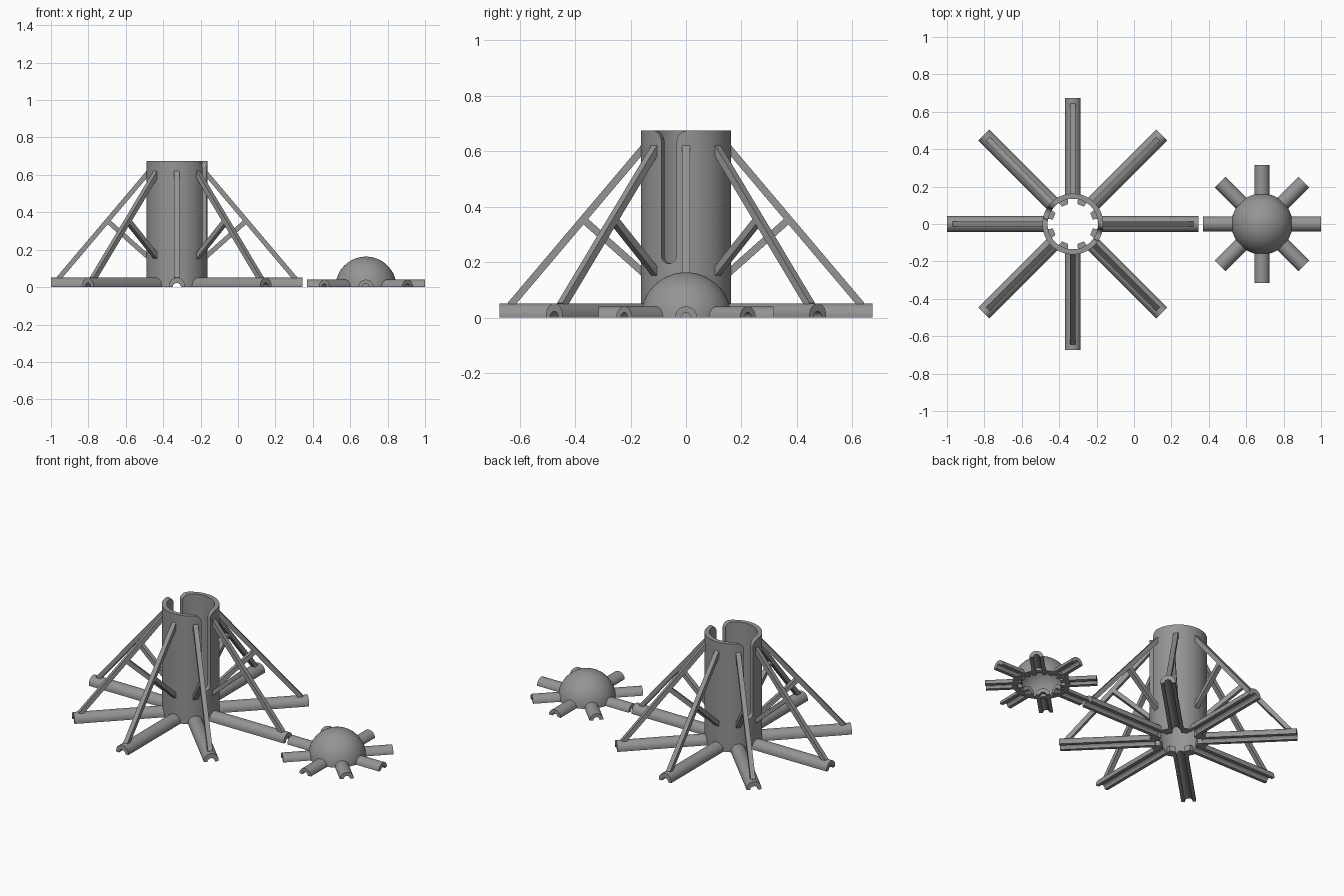
import bpy, bmesh, math
from mathutils import Matrix, Vector

if "Cube" in bpy.data.objects:
    bpy.data.objects.remove(bpy.data.objects["Cube"])

grey = bpy.data.materials.new("plain_grey")
grey.diffuse_color = (0.3, 0.3, 0.3, 1)
grey.use_nodes = True
grey.node_tree.nodes["Principled BSDF"].inputs["Base Color"].default_value = grey.diffuse_color

TOWER, DOME = -0.327, 0.684      # x of the two centres
R, BORE, H = 0.163, 0.135, 0.675  # tower radius, inner radius, height


def finish(name, bm, loc=(0, 0, 0), turn=0):
    """Turn a bmesh into an object."""
    bmesh.ops.recalc_face_normals(bm, faces=bm.faces)
    me = bpy.data.meshes.new(name)
    bm.to_mesh(me)
    bm.free()
    me.materials.append(grey)
    return place(name, me, loc, turn)


def place(name, me, loc, turn):
    ob = bpy.data.objects.new(name, me)
    ob.location = loc
    ob.rotation_euler[2] = turn
    bpy.context.collection.objects.link(ob)
    return ob


def smooth(ob):
    bpy.ops.object.select_all(action='DESELECT')
    ob.select_set(True)
    bpy.context.view_layer.objects.active = ob
    bpy.ops.object.shade_smooth_by_angle(angle=math.radians(30))


def arc(cx, cz, r, a0, a1, n=12):
    return [(cx + r * math.cos(math.radians(a0 + (a1 - a0) * i / n)),
             cz + r * math.sin(math.radians(a0 + (a1 - a0) * i / n))) for i in range(n + 1)]


def extrude(profile, x0, x1):
    """Sweep a (y, z) profile along x."""
    bm = bmesh.new()
    face = bm.faces.new([bm.verts.new((x0, y, z)) for y, z in profile])
    new = bmesh.ops.extrude_face_region(bm, geom=[face])["geom"]
    bmesh.ops.translate(bm, vec=(x1 - x0, 0, 0),
                        verts=[v for v in new if isinstance(v, bmesh.types.BMVert)])
    return bm


def revolve(profile, steps=64):
    """Spin a closed (r, z) profile around z."""
    bm = bmesh.new()
    vs = [bm.verts.new((r, 0, z)) for r, z in profile]
    es = [bm.edges.new((vs[i], vs[(i + 1) % len(vs)])) for i in range(len(vs))]
    bmesh.ops.spin(bm, geom=vs + es, axis=(0, 0, 1), cent=(0, 0, 0),
                   angle=math.tau, steps=steps, use_duplicate=False)
    bmesh.ops.remove_doubles(bm, verts=bm.verts, dist=1e-5)
    return bm


def cut(ob, cutter):
    """Subtract the cutter, then discard it."""
    mod = ob.modifiers.new("cut", 'BOOLEAN')
    mod.operation, mod.solver, mod.object = 'DIFFERENCE', 'EXACT', cutter
    cutter.hide_render = True
    bpy.context.view_layer.update()
    me = bpy.data.meshes.new_from_object(ob.evaluated_get(bpy.context.evaluated_depsgraph_get()))
    ob.modifiers.clear()
    ob.data = me
    bpy.data.objects.remove(cutter)


def bar(bm, a, b, width=0.028, thick=0.026):
    """Square bar between two (r, z) points."""
    a, b = Vector((a[0], 0, a[1])), Vector((b[0], 0, b[1]))
    d = b - a
    m = (Matrix.Translation((a + b) / 2) @ d.to_track_quat('Z', 'Y').to_matrix().to_4x4()
         @ Matrix.Diagonal((width, thick, d.length, 1)))
    # keep the wide side across the radial plane
    if abs((m.to_3x3() @ Vector((1, 0, 0))).normalized().y) < 0.5:
        m = m @ Matrix.Diagonal((thick / width, width / thick, 1, 1))
    bmesh.ops.create_cube(bm, size=1, matrix=m)


def arm_profile(r, base, inner):
    """Round-topped rail with an arched channel underneath."""
    outer = arc(0, base, r, 0, 180, 20)
    if base > 0:
        outer = [(r, 0)] + outer + [(-r, 0)]
    return outer + arc(0, 0, inner, 180, 0)


# tower tube
tower = finish("tower", revolve([(R, 0), (R, H), (BORE, H), (BORE, 0)]), (TOWER, 0, 0))

# two long slots with round bottoms and flared mouths
half = arc(0, 0.225, 0.03, -90, 0, 8) + arc(0.07, 0.635, 0.04, 180, 90, 8) + [(0.07, 0.74)]
slot = half + [(-y, z) for y, z in reversed(half[1:])]
for deg in (-22.5, 157.5):
    cut(tower, finish("slot_cutter", extrude(slot, 0.04, 0.3), (TOWER, 0, 0), math.radians(deg)))

# channels running through the tower foot
for k in range(8):
    cut(tower, finish("channel_cutter", extrude(arc(0, 0, 0.0221, 0, 345, 23), 0.06, 0.3),
                      (TOWER, 0, 0), k * math.pi / 4))
smooth(tower)

# eight arms with their struts and braces
arm = finish("tower_arm", extrude(arm_profile(0.042, 0.009, 0.022), 0.14, 0.673), (TOWER, 0, 0))
smooth(arm)
bm = bmesh.new()
bar(bm, (0.634, 0.044), (0.15, 0.616))
bar(bm, (0.372, 0.355), (0.15, 0.158))
strut = finish("strut_and_brace", bm, (TOWER, 0, 0))

# small foot tabs inside the tower, between the arms
tab_shape = [(-0.03, 0), (0.03, 0), (0.03, 0.035), (-0.03, 0.035)]
bm = extrude(tab_shape, 0.108, 0.145)
for v in bm.verts:
    if v.co.x < 0.12:
        v.co.y *= 0.6
tab = finish("foot_tab", bm, (TOWER, 0, 0), math.pi / 8)

# hollow dome
shell = arc(0, 0, R, 0, 90, 20) + arc(0, 0, BORE, 90, 0, 20)
dome = finish("dome", revolve(shell), (DOME, 0, 0))
smooth(dome)

# eight short dome arms
short = finish("dome_arm", extrude(arm_profile(0.04, 0, 0.018), 0.11, 0.316), (DOME, 0, 0))
smooth(short)

# repeat radial parts around their centres
for ob in (arm, strut, tab, short):
    for k in range(1, 8):
        place(ob.name, ob.data, ob.location, ob.rotation_euler[2] + k * math.pi / 4)
